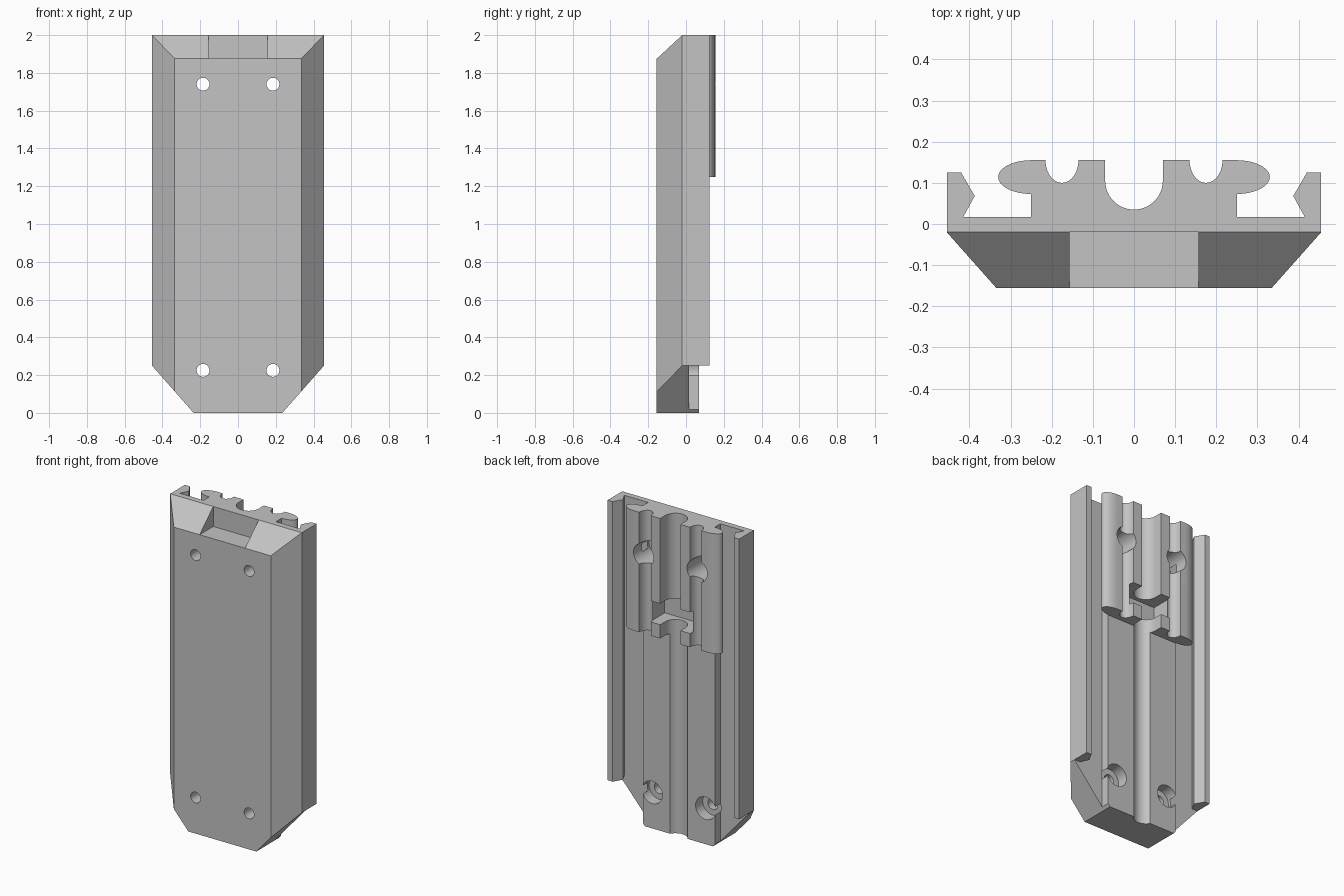
import bpy, bmesh
from math import sin, cos, pi, radians
from mathutils import Vector

cube = bpy.data.objects.get("Cube")
if cube:
    bpy.data.objects.remove(cube)

grey = bpy.data.materials.new("plain grey")
grey.use_nodes = True
GREY = (0.55, 0.55, 0.55, 1)
grey.diffuse_color = GREY
grey.node_tree.nodes["Principled BSDF"].inputs["Base Color"].default_value = GREY


def arc(cx, cy, rx, ry, start, end, steps):
    """Points along an elliptical arc, angles in degrees."""
    angles = [radians(start + (end - start) * i / steps) for i in range(steps + 1)]
    return [(cx + rx * cos(a), cy + ry * sin(a)) for a in angles]


def prism(name, outline, low, high, place):
    """Extrude a flat outline; place maps (u, v, depth) to a position."""
    bm = bmesh.new()
    face = bm.faces.new([bm.verts.new(place(u, v, low)) for u, v in outline])
    shift = Vector(place(0, 0, high)) - Vector(place(0, 0, low))
    top = bmesh.ops.extrude_face_region(bm, geom=[face])["geom"]
    bmesh.ops.translate(bm, vec=shift, verts=[g for g in top if isinstance(g, bmesh.types.BMVert)])
    bmesh.ops.recalc_face_normals(bm, faces=bm.faces)
    mesh = bpy.data.meshes.new(name)
    bm.to_mesh(mesh)
    bm.free()
    mesh.materials.append(grey)
    obj = bpy.data.objects.new(name, mesh)
    bpy.context.collection.objects.link(obj)
    return obj


def along_x(u, v, d): return (d, u, v)
def along_y(u, v, d): return (u, d, v)
def along_z(u, v, d): return (u, v, d)


def box(name, x0, x1, y0, y1, z0, z1):
    return prism(name, [(x0, y0), (x1, y0), (x1, y1), (x0, y1)], z0, z1, along_z)


# Cross-section: front shell, clip wall, channel, rounded rail, grooves
half = [(0.335, -0.155), (0.455, -0.02), (0.455, 0.125), (0.42, 0.125),
        (0.387, 0.068), (0.415, 0.017), (0.25, 0.017)]
half += arc(0.25, 0.114, 0.08, 0.041, -90, 90, 20)
half += arc(0.175, 0.155, 0.04, 0.055, 0, -180, 20)
half += [(0.07, 0.155)]
half += arc(0, 0.105, 0.07, 0.07, 0, -90, 14)
outline = half + [(-x, y) for x, y in reversed(half[:-1])]
body = prism("mount_body", outline, 0, 2, along_z)

# Sloped top edge with a square pocket
cutters = [
    prism("top_slope_cutter", [(-0.02, 2), (-0.155, 1.875), (-0.3, 1.741), (-0.3, 2.2), (-0.02, 2.2)],
          -0.6, 0.6, along_x),
    box("top_pocket_cutter", -0.157, 0.157, -0.3, -0.02, 1.875, 2.2),
    # Thinner rail below the rounded section, and the nut slot
    box("lower_rail_cutter", -0.355, 0.355, 0.07, 0.3, -0.1, 1.25),
    box("nut_slot_cutter", -0.14, 0.14, 0.01, 0.3, 1.336, 1.468),
]
for side in (-1, 1):
    # Tapered foot and clip wall ends
    cutters.append(prism("foot_taper_cutter",
                         [(side * 0.147, -0.1), (side * 0.7, -0.1), (side * 0.7, 0.528)],
                         -0.4, 0.4, along_y))
    x0, x1 = sorted((side * 0.3, side * 0.6))
    cutters.append(box("clip_end_cutter", x0, x1, 0.017, 0.3, -0.1, 0.25))
    # Counterbored screw holes
    for z in (0.225, 1.74):
        for name, r, y0 in (("screw_hole_cutter", 0.034, -0.4), ("counterbore_cutter", 0.07, 0.0)):
            circle = arc(side * 0.185, z, r, r, 0, 360, 40)[:-1]
            cutters.append(prism(name, circle, y0, 0.4, along_y))

for cutter in cutters:
    cutter.hide_render = True
    mod = body.modifiers.new(cutter.name, "BOOLEAN")
    mod.operation = "DIFFERENCE"
    mod.solver = "EXACT"
    mod.object = cutter

# Bake the cuts, then discard the cutters
graph = bpy.context.evaluated_depsgraph_get()
baked = bpy.data.meshes.new_from_object(body.evaluated_get(graph))
body.modifiers.clear()
body.data = baked
for cutter in cutters:
    bpy.data.objects.remove(cutter)

bpy.ops.object.select_all(action="DESELECT")
body.select_set(True)
bpy.context.view_layer.objects.active = body
bpy.ops.object.shade_smooth_by_angle(angle=radians(30))
